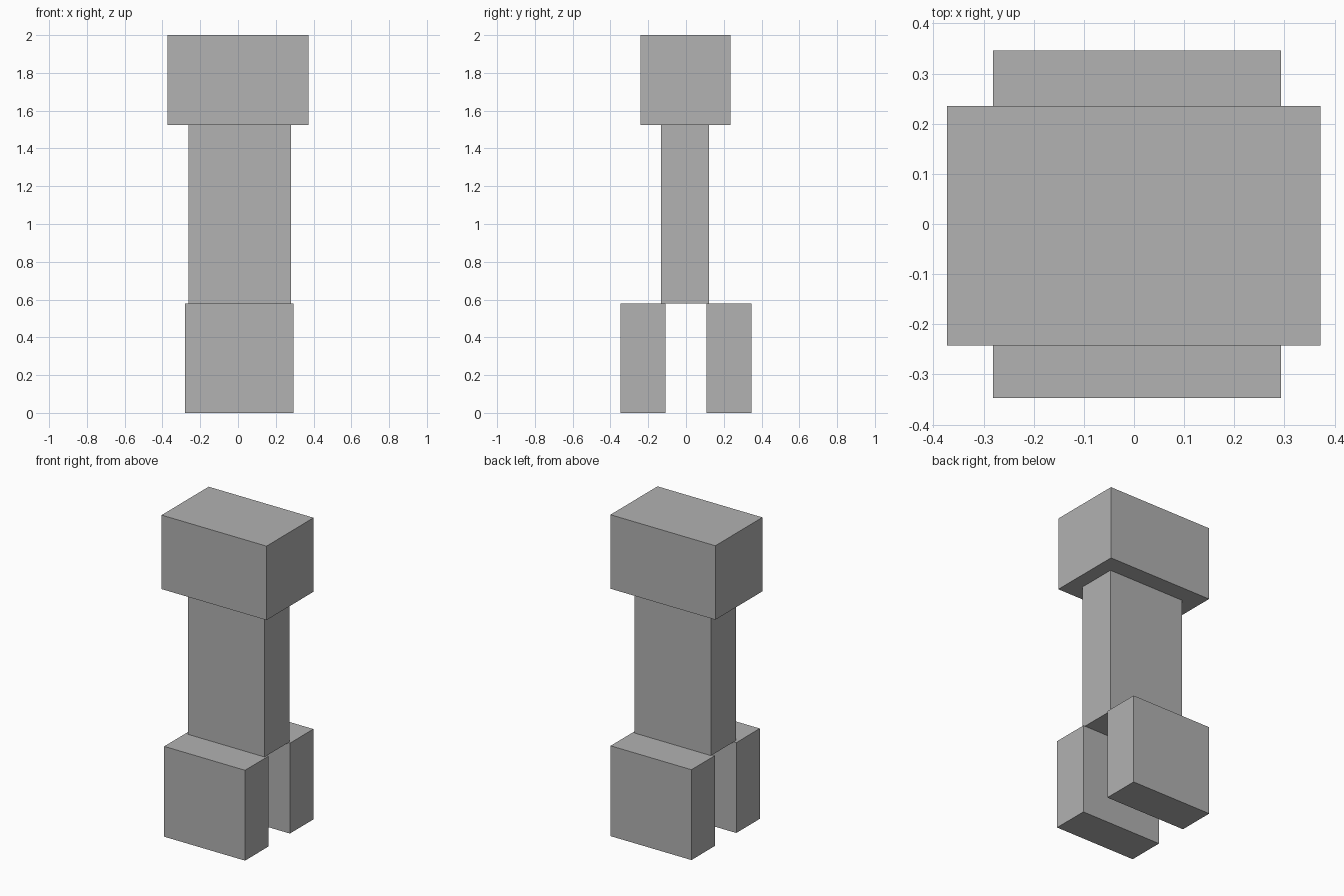
import bpy
from mathutils import Vector

if "Cube" in bpy.data.objects:
    bpy.data.objects.remove(bpy.data.objects["Cube"])

grey = bpy.data.materials.new("plain grey")
grey.diffuse_color = (0.445, 0.445, 0.445, 1)
grey.use_nodes = True
grey.node_tree.nodes["Principled BSDF"].inputs["Base Color"].default_value = grey.diffuse_color


def box(name, low, high):
    """Axis-aligned box between two corners."""
    low, high = Vector(low), Vector(high)
    bpy.ops.mesh.primitive_cube_add(size=1, location=(low + high) / 2)
    obj = bpy.context.object
    obj.name = name
    obj.scale = high - low
    bpy.ops.object.transform_apply(location=False, rotation=False, scale=True)
    obj.data.materials.append(grey)
    return obj


# Head and torso
box("head", (-0.373, -0.242, 1.525), (0.372, 0.235, 2.0))
box("torso", (-0.263, -0.132, 0.58), (0.281, 0.122, 1.525))

# Pair of legs, front and back
for name, y in (("front_leg", -0.228), ("back_leg", 0.227)):
    box(name, (-0.281, y - 0.119, 0), (0.293, y + 0.119, 0.58))
